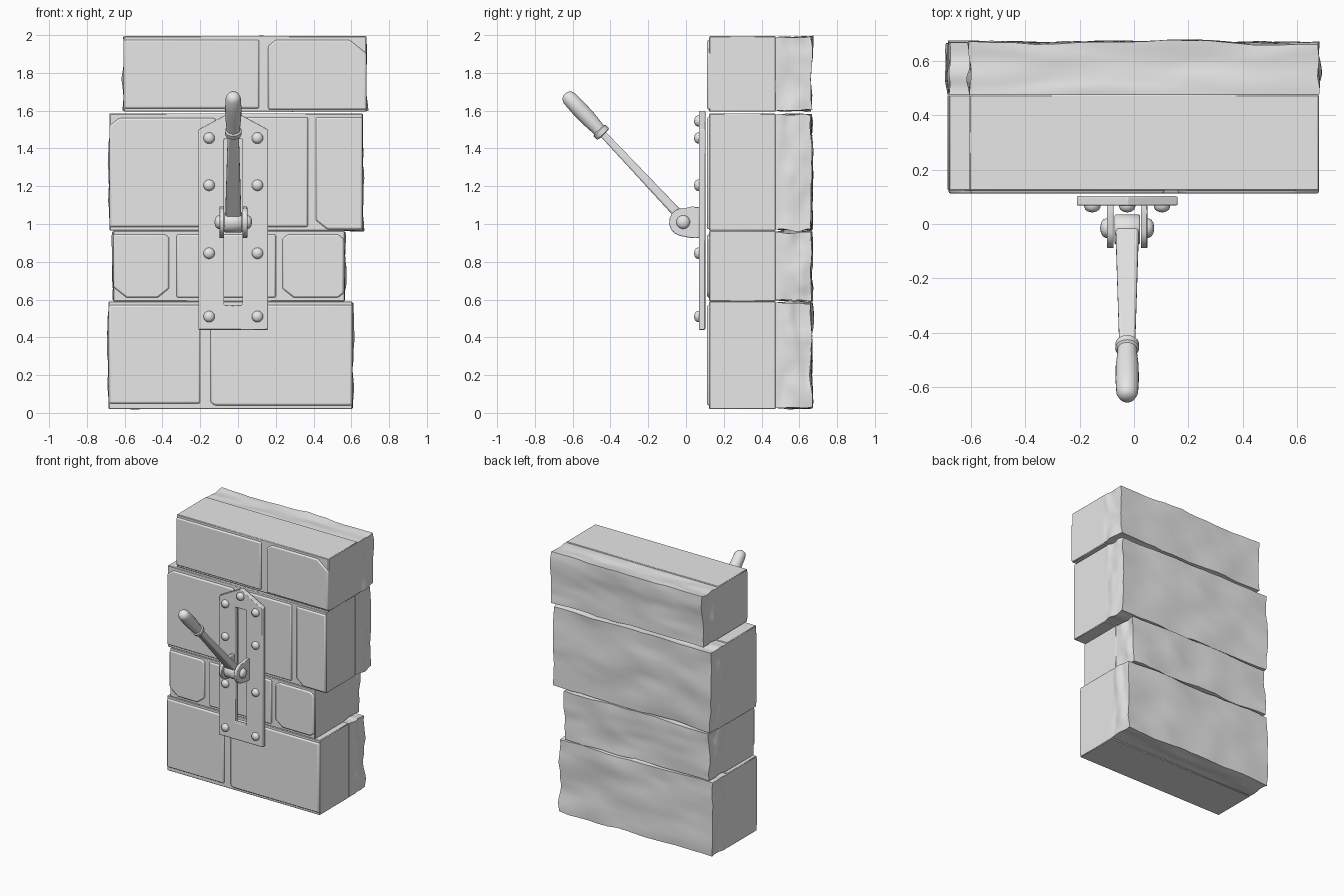
import bpy, bmesh, math
from mathutils import Vector, Matrix, noise

cube = bpy.data.objects.get("Cube")
if cube:
    bpy.data.objects.remove(cube, do_unlink=True)

GREY = (0.8, 0.8, 0.8, 1)
mat = bpy.data.materials.new("plain grey")
mat.use_nodes = True
mat.diffuse_color = GREY
mat.node_tree.nodes["Principled BSDF"].inputs["Base Color"].default_value = GREY
CX = -0.025  # lever centre line


def finish(bm, name, bevel=0, segments=2, angle=35):
    bmesh.ops.recalc_face_normals(bm, faces=bm.faces)
    me = bpy.data.meshes.new(name)
    bm.to_mesh(me)
    bm.free()
    me.materials.append(mat)
    ob = bpy.data.objects.new(name, me)
    bpy.context.collection.objects.link(ob)
    if bevel:
        mod = ob.modifiers.new("Bevel", 'BEVEL')
        mod.width, mod.segments = bevel, segments
        mod.limit_method = 'ANGLE'
    bpy.ops.object.select_all(action='DESELECT')
    ob.select_set(True)
    bpy.context.view_layer.objects.active = ob
    bpy.ops.object.shade_smooth_by_angle(angle=math.radians(angle))
    return ob


def prism(name, points, direction, **kw):
    """Extrude a flat outline along a direction."""
    bm = bmesh.new()
    face = bm.faces.new([bm.verts.new(p) for p in points])
    geom = bmesh.ops.extrude_face_region(bm, geom=[face])["geom"]
    bmesh.ops.translate(bm, vec=direction,
                        verts=[g for g in geom if isinstance(g, bmesh.types.BMVert)])
    return finish(bm, name, **kw)


def chipped(x0, x1, z0, z1, chips):
    """Rectangle outline with corners cut, in order: low left, low right, top right, top left."""
    corners = [(x0, z0, 1, 1), (x1, z0, -1, 1), (x1, z1, -1, -1), (x0, z1, 1, -1)]
    pts = []
    for i, ((x, z, sx, sz), c) in enumerate(zip(corners, chips)):
        if c == 0:
            pts.append((x, z))
            continue
        pair = [(x, z + sz * c * 0.8), (x + sx * c, z)]
        pts += pair if i % 2 == 0 else pair[::-1]
    return pts


def lathe(name, profile, origin, axis, steps=20, scale_x=None):
    """Turn (radius, height) points around an axis."""
    bm = bmesh.new()
    rings = []
    for r, h in profile:
        rings.append([bm.verts.new((r * math.cos(a), r * math.sin(a), h))
                      for a in (2 * math.pi * i / steps for i in range(steps))])
    for a, b in zip(rings, rings[1:]):
        for i in range(steps):
            j = (i + 1) % steps
            bm.faces.new((a[i], a[j], b[j], b[i]))
    bm.faces.new(rings[0])
    bm.faces.new(rings[-1])
    turn = Vector((0, 0, 1)).rotation_difference(Vector(axis)).to_matrix().to_4x4()
    bmesh.ops.transform(bm, matrix=Matrix.Translation(origin) @ turn, verts=bm.verts)
    return finish(bm, name, angle=50)


# Wall courses: squared front body and rough back slab
courses = [(-0.685, 0.605, 0.02, 0.59), (-0.66, 0.565, 0.59, 0.965),
           (-0.68, 0.66, 0.965, 1.585), (-0.605, 0.68, 1.595, 1.995)]
for n, (x0, x1, z0, z1) in enumerate(courses):
    prism(f"course_body_{n}", [(x, 0.123, z) for x, z in chipped(x0, x1, z0, z1, (0, 0, 0, 0))],
          (0, 0.352, 0), bevel=0.004, segments=1)
    bm = bmesh.new()
    bmesh.ops.create_cube(bm, size=1)
    bmesh.ops.subdivide_edges(bm, edges=bm.edges, cuts=15, use_grid_fill=True)
    size = Vector((x1 - x0, 0.19, z1 - z0 - 0.012))
    mid = Vector(((x0 + x1) / 2, 0.568, (z0 + z1) / 2))
    for v in bm.verts:
        depth = v.co.y + 0.5
        p = Vector([c * s for c, s in zip(v.co, size)]) + mid
        rough = noise.noise_vector(Vector((p.x * 3.5, p.y * 11, p.z * 5 + n * 7)))
        fine = noise.noise_vector(p * 14)
        wobble = rough * 0.017 + fine * 0.006
        wobble.z *= 0.8
        v.co = p + wobble * min(1, depth * 3)
    finish(bm, f"rough_back_slab_{n}", angle=50)

# Facing bricks: extents and corner chips
bricks = [(-0.682, -0.2, 0.05, 0.57, (0, 0, 0, 0)), (-0.145, 0.603, 0.04, 0.57, (0.02, 0, 0, 0)),
          (-0.66, -0.365, 0.61, 0.945, (0.07, 0.06, 0.02, 0)),
          (-0.325, 0.2, 0.61, 0.945, (0, 0, 0, 0)),
          (0.235, 0.56, 0.61, 0.945, (0.06, 0.03, 0.03, 0.03)),
          (-0.68, -0.12, 0.985, 1.56, (0, 0, 0, 0.05)), (-0.08, 0.37, 0.985, 1.565, (0, 0, 0, 0)),
          (0.412, 0.658, 0.972, 1.565, (0.06, 0, 0, 0)),
          (-0.603, 0.112, 1.612, 1.975, (0, 0, 0, 0)),
          (0.16, 0.68, 1.606, 1.975, (0, 0, 0.09, 0.04))]
for n, (x0, x1, z0, z1, chips) in enumerate(bricks):
    prism(f"facing_brick_{n}", [(x, 0.112, z) for x, z in chipped(x0, x1, z0, z1, chips)],
          (0, 0.03, 0), bevel=0.009)

# Pointed metal plate with a slot, built as two mirrored halves
bm = bmesh.new()
faces = []
outer = [(0, 0.44), (0.185, 0.44), (0.185, 1.5), (0, 1.6)]
inner = [(0, 0.57), (0.048, 0.57), (0.048, 1.45), (0, 1.45)]
for s in (-1, 1):
    o = [bm.verts.new((CX + s * x, 0.068, z)) for x, z in outer]
    i = [bm.verts.new((CX + s * x, 0.068, z)) for x, z in inner]
    faces += [bm.faces.new((o[k], o[k + 1], i[k + 1], i[k])) for k in range(3)]
bmesh.ops.remove_doubles(bm, verts=bm.verts, dist=0.0001)
bmesh.ops.recalc_face_normals(bm, faces=bm.faces)
geom = bmesh.ops.extrude_face_region(bm, geom=bm.faces[:], use_keep_orig=True)["geom"]
bmesh.ops.translate(bm, vec=(0, 0.034, 0),
                    verts=[g for g in geom if isinstance(g, bmesh.types.BMVert)])
finish(bm, "slotted_plate", bevel=0.005)

# Domed rivets
dome = [(0.03, 0), (0.03, 0.006), (0.026, 0.017), (0.016, 0.024), (0.004, 0.027)]
spots = [(CX + s * 0.128, z) for s in (-1, 1) for z in (0.51, 0.845, 1.205, 1.455)]
for n, (x, z) in enumerate(spots + [(CX, 1.545)]):
    lathe(f"rivet_{n}", dome, (x, 0.07, z), (0, -1, 0), 16)

# Pivot lugs, axle and domed axle ends
PY, PZ = -0.015, 1.01
lug = [(0.07, 0.925), (0.07, 1.09), (0.03, 1.092)]
lug += [(PY + 0.075 * math.cos(a), PZ + 0.075 * math.sin(a))
        for a in (math.radians(80 + 22 * k) for k in range(9))]
lug += [(0.03, 0.925)]
for side, s in (("right", -1), ("left", 1)):
    prism(f"pivot_lug_{side}", [(CX + s * 0.05, y, z) for y, z in lug],
          (s * 0.024, 0, 0), bevel=0.004)
    lathe(f"axle_end_{side}", [(r * 1.2, h) for r, h in dome], (CX + s * 0.072, PY, PZ), (s, 0, 0))
lathe("lever_hub", [(0.05, -0.047), (0.055, -0.042), (0.055, 0.042), (0.05, 0.047)],
      (CX, PY - 0.005, PZ), (1, 0, 0), 24)

# Tapered flat lever bar
along = Vector((0, -0.685, 0.728)).normalized()
across = Vector((0, along.z, -along.y))
start = Vector((CX, -0.015, 1.025))
bm = bmesh.new()
bmesh.ops.create_cube(bm, size=1)
for v in bm.verts:
    far = v.co.z > 0
    width, thick = (0.058, 0.036) if far else (0.086, 0.052)
    v.co = (start + along * (0.64 if far else 0) + across * v.co.y * thick
            + Vector((v.co.x * width, 0, 0)))
finish(bm, "lever_bar", bevel=0.009)

# Collar and rounded grip
lathe("lever_grip", [(0.03, 0), (0.043, 0.004), (0.044, 0.03), (0.036, 0.036), (0.036, 0.05),
                     (0.042, 0.12), (0.043, 0.2), (0.04, 0.265), (0.03, 0.288), (0.012, 0.297)],
      start + along * 0.615, along, 24)
